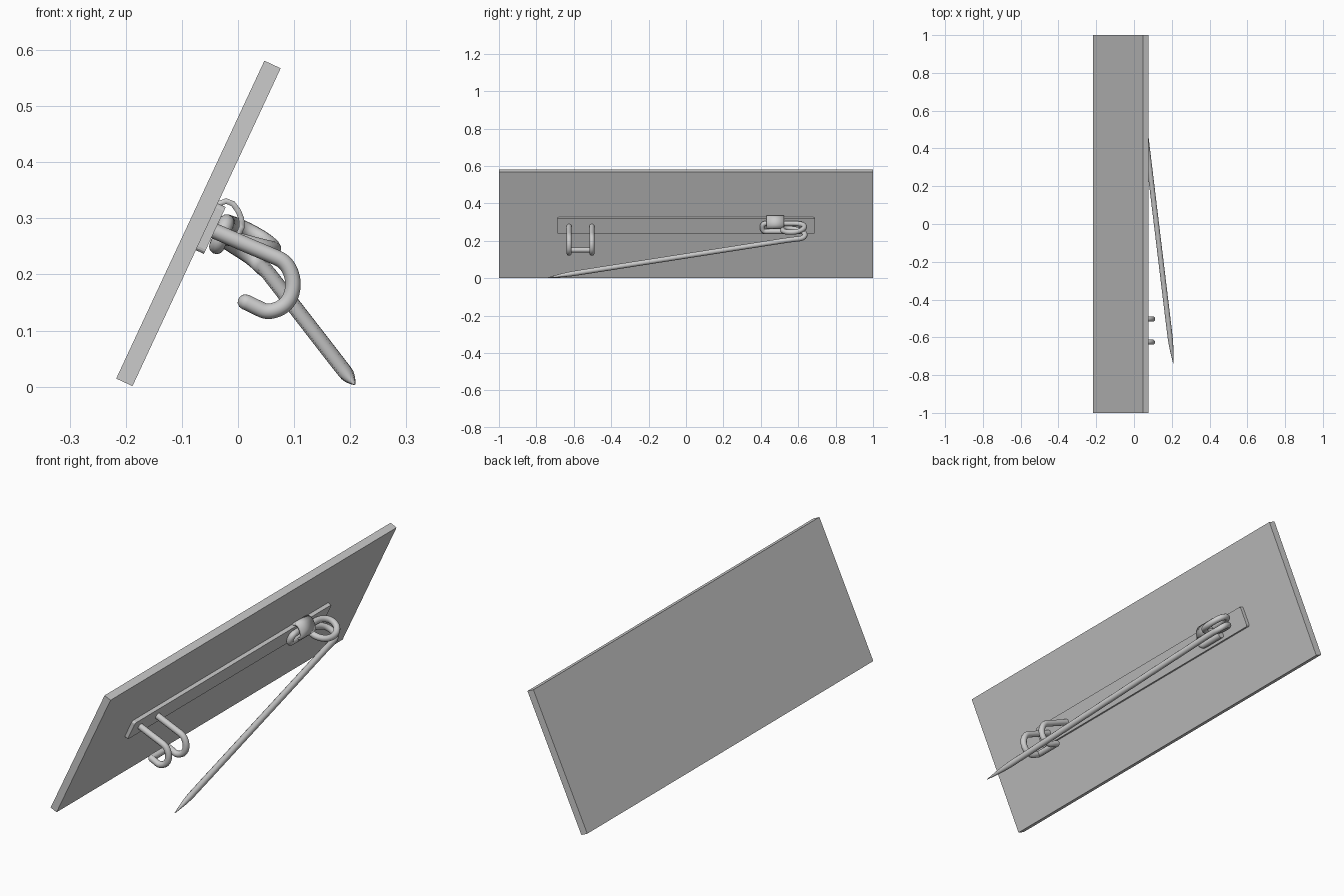
import bpy, bmesh, math
from mathutils import Matrix, Vector

cube = bpy.data.objects.get("Cube")
if cube:
    bpy.data.objects.remove(cube, do_unlink=True)

metal = bpy.data.materials.new("grey metal")
metal.use_nodes = True
GREY = (0.6, 0.6, 0.6, 1)
metal.diffuse_color = GREY
metal.node_tree.nodes["Principled BSDF"].inputs["Base Color"].default_value = GREY

TILT = math.radians(25)


def add_object(name, data):
    ob = bpy.data.objects.new(name, data)
    bpy.context.collection.objects.link(ob)
    data.materials.append(metal)
    return ob


def slab(name, centre, size, corner=0):
    """Box leaning with the badge; corner rounds its four outline corners."""
    bm = bmesh.new()
    bmesh.ops.create_cube(bm, size=1, matrix=Matrix.Diagonal((*size, 1)))
    if corner:
        edges = [e for e in bm.edges
                 if abs(e.verts[0].co.x - e.verts[1].co.x) > size[0] / 2]
        bmesh.ops.bevel(bm, geom=edges, offset=corner, segments=3,
                        profile=0.5, affect='EDGES')
    mesh = bpy.data.meshes.new(name)
    bm.to_mesh(mesh)
    bm.free()
    ob = add_object(name, mesh)
    ob.location = centre
    ob.rotation_euler.y = TILT
    return ob


def wire(name, points, radius=0.0138, taper=()):
    """Round wire along a smooth path; taper gives radii of the last points."""
    curve = bpy.data.curves.new(name, 'CURVE')
    curve.dimensions = '3D'
    curve.bevel_depth = radius
    curve.bevel_resolution = 4
    curve.use_fill_caps = True
    spline = curve.splines.new('NURBS')
    spline.points.add(len(points) - 1)
    radii = [1] * (len(points) - len(taper)) + list(taper)
    for p, co, r in zip(spline.points, points, radii):
        p.co = (*co, 1)
        p.radius = r
    spline.order_u = 3
    spline.use_endpoint_u = True
    spline.resolution_u = 8
    ob = add_object(name, curve)
    bpy.ops.object.select_all(action='DESELECT')
    ob.select_set(True)
    bpy.context.view_layer.objects.active = ob
    bpy.ops.object.convert(target='MESH')
    bpy.ops.object.shade_smooth_by_angle(angle=math.radians(50))


# Badge plate and the mounting bar on its back
slab("badge_plate", (-0.0705, 0, 0.291), (0.032, 2, 0.625))
slab("mounting_bar", (-0.049, 0, 0.282), (0.017, 1.375, 0.092), 0.008)

# Catch: one wire bent into two hooks joined by a cross bar
hook = [(-0.045, 0.279), (0.01, 0.255), (0.055, 0.236), (0.087, 0.222),
        (0.101, 0.185), (0.09, 0.147), (0.055, 0.131), (0.03, 0.143),
        (0.018, 0.149)]
near, far = -0.625, -0.503
path = [(x, near, z) for x, z in hook]
path += [(0.013, near, 0.151), (0.013, near + 0.015, 0.151),
         (0.013, far - 0.015, 0.151), (0.013, far, 0.151)]
path += [(x, far, z) for x, z in reversed(hook)]
wire("catch_hooks", path)

# Pin: anchor loop, spring coil and long tapered needle
anchor = [(-0.038, 0.54, 0.25), (-0.038, 0.45, 0.25), (-0.038, 0.408, 0.25),
          (-0.02, 0.408, 0.293), (-0.02, 0.45, 0.294), (-0.019, 0.54, 0.293)]
coil = [(-0.018, 0.60, 0.293), (0.008, 0.635, 0.284), (0.045, 0.632, 0.264),
        (0.066, 0.59, 0.246), (0.058, 0.535, 0.246), (0.015, 0.512, 0.257),
        (-0.022, 0.53, 0.267), (-0.028, 0.58, 0.264), (-0.012, 0.625, 0.253),
        (0.025, 0.64, 0.23), (0.043, 0.622, 0.212)]
base, tip = Vector((0.05, 0.57, 0.208)), Vector((0.208, -0.738, 0.004))
needle = [base.lerp(tip, t) for t in (0, 0.1, 0.5, 0.88, 0.91, 0.96, 1)]
wire("pin_needle", anchor + coil + needle, taper=(1, 0.95, 0.6, 0.08))

# Clip: curved strap holding the anchor loop to the bar
strap = [(-0.04, 0.316), (-0.032, 0.327), (-0.021, 0.331), (-0.009, 0.326),
         (0.0, 0.314), (0.006, 0.3), (0.007, 0.285), (0.002, 0.273),
         (-0.008, 0.268)]
bm = bmesh.new()
rows = [[bm.verts.new((x, y, z)) for x, z in strap] for y in (0.43, 0.525)]
for i in range(len(strap) - 1):
    bm.faces.new((rows[0][i], rows[0][i + 1], rows[1][i + 1], rows[1][i]))
mesh = bpy.data.meshes.new("anchor_clip")
bm.to_mesh(mesh)
bm.free()
clip = add_object("anchor_clip", mesh)
thick = clip.modifiers.new("thickness", 'SOLIDIFY')
thick.thickness = 0.01
thick.offset = 0
bpy.ops.object.select_all(action='DESELECT')
clip.select_set(True)
bpy.context.view_layer.objects.active = clip
bpy.ops.object.shade_smooth_by_angle(angle=math.radians(40))
